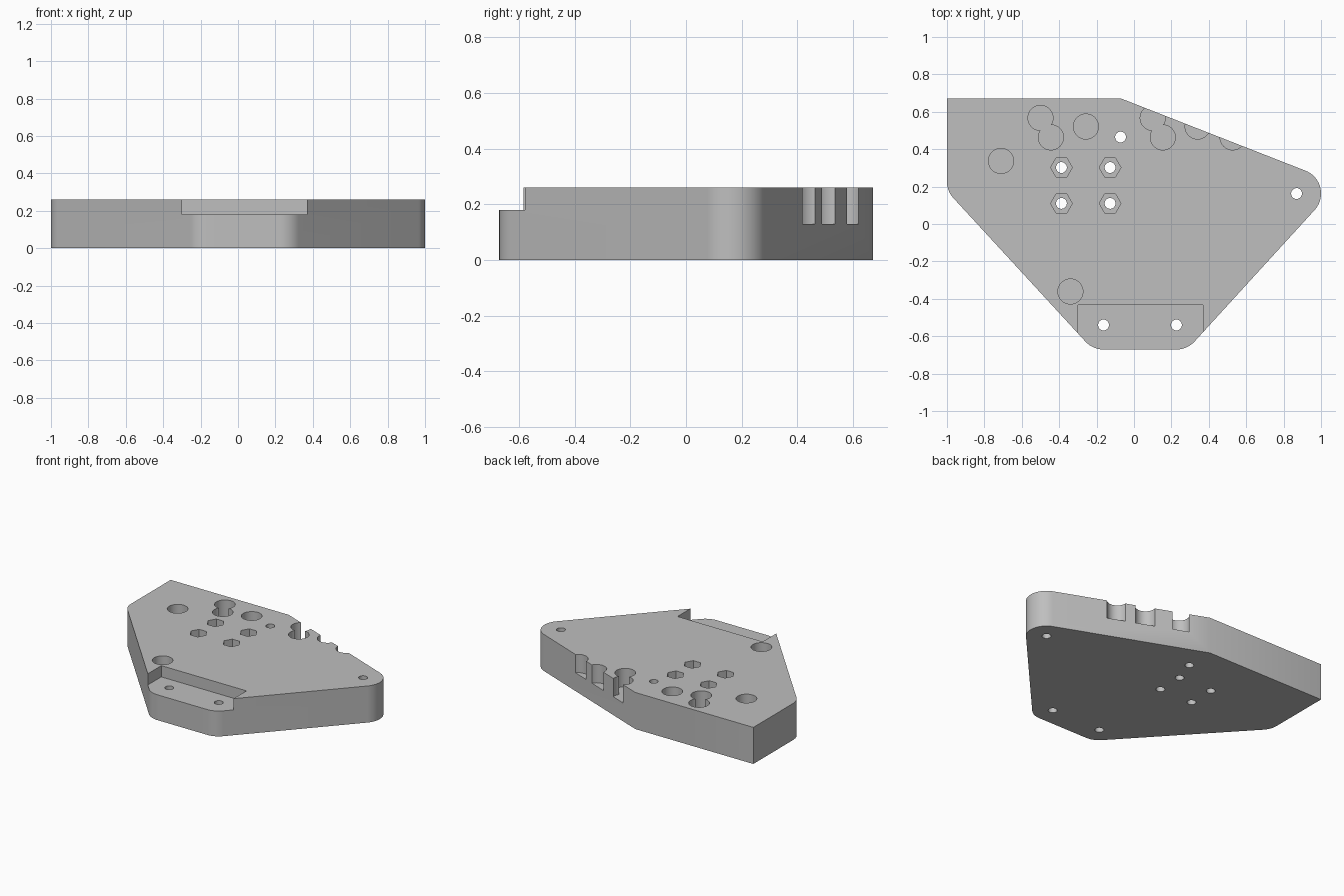
import bpy, bmesh, math

if "Cube" in bpy.data.objects:
    bpy.data.objects.remove(bpy.data.objects["Cube"])

H = 0.26          # plate thickness
POCKET_Z = 0.13   # floor of the blind pockets

grey = bpy.data.materials.new("light_grey")
grey.diffuse_color = (0.52, 0.52, 0.52, 1)
grey.use_nodes = True
grey.node_tree.nodes["Principled BSDF"].inputs["Base Color"].default_value = grey.diffuse_color


def prism(name, pts, z0, z1):
    """Extrude a closed counter-clockwise outline from z0 to z1."""
    bm = bmesh.new()
    face = bm.faces.new([bm.verts.new((x, y, z0)) for x, y in pts])
    ext = bmesh.ops.extrude_face_region(bm, geom=[face])
    for v in ext["geom"]:
        if isinstance(v, bmesh.types.BMVert):
            v.co.z = z1
    bmesh.ops.recalc_face_normals(bm, faces=bm.faces)
    me = bpy.data.meshes.new(name)
    bm.to_mesh(me)
    bm.free()
    me.materials.append(grey)
    ob = bpy.data.objects.new(name, me)
    bpy.context.collection.objects.link(ob)
    return ob


def arc(cx, cy, r, a0, a1, n):
    """Points along an arc, angles in degrees."""
    angles = [math.radians(a0 + (a1 - a0) * i / n) for i in range(n + 1)]
    return [(cx + r * math.cos(a), cy + r * math.sin(a)) for a in angles]


def disc(cx, cy, r, n):
    return arc(cx, cy, r, 0, 360, n)[:-1]


# Plate outline: sharp back corners, rounded side and front corners
R = 0.131
outline = [(-0.072, 0.672), (-1, 0.672)]
outline += arc(-0.869, 0.227, R, 180, 222.8, 10)
outline += arc(-0.163, -0.540, R, 222.8, 270, 10)
outline += arc(0.227, -0.540, R, 270, 317.6, 10)
outline += arc(0.869, 0.163, R, -42.4, 68.4, 24)
plate = prism("mounting_plate", outline, 0, H)

# Cutters: front step, round pockets, hex nut pockets, through holes
cutters = [prism("step_cutter", [(-0.30, -0.9), (0.37, -0.9), (0.37, -0.433), (-0.30, -0.433)], 0.18, 0.4)]
pockets = [(-0.50, 0.567), (-0.444, 0.463), (-0.257, 0.521), (-0.711, 0.337), (-0.34, -0.361),
           (0.10, 0.567), (0.154, 0.463), (0.34, 0.521), (0.527, 0.463)]
for x, y in pockets:
    cutters.append(prism("pocket_cutter", disc(x, y, 0.067, 40), POCKET_Z, 0.4))

nuts = [(x, y) for x in (-0.388, -0.128) for y in (0.302, 0.110)]
for x, y in nuts:
    cutters.append(prism("nut_cutter", disc(x, y, 0.058, 6), POCKET_Z, 0.4))

holes = nuts + [(-0.072, 0.465), (0.869, 0.163), (-0.163, -0.540), (0.227, -0.540)]
for x, y in holes:
    cutters.append(prism("hole_cutter", disc(x, y, 0.029, 24), -0.1, 0.4))

for c in cutters:
    c.hide_render = True
    mod = plate.modifiers.new("cut", "BOOLEAN")
    mod.operation = "DIFFERENCE"
    mod.solver = "EXACT"
    mod.object = c

# Apply the cuts, drop the cutters
bpy.context.view_layer.update()
plate_eval = plate.evaluated_get(bpy.context.evaluated_depsgraph_get())
cut_mesh = bpy.data.meshes.new_from_object(plate_eval)
plate.modifiers.clear()
plate.data = cut_mesh
for c in cutters:
    bpy.data.objects.remove(c)

# Smooth curved walls, keep edges crisp
bpy.context.view_layer.objects.active = plate
plate.select_set(True)
bpy.ops.object.shade_smooth_by_angle(angle=math.radians(25))
